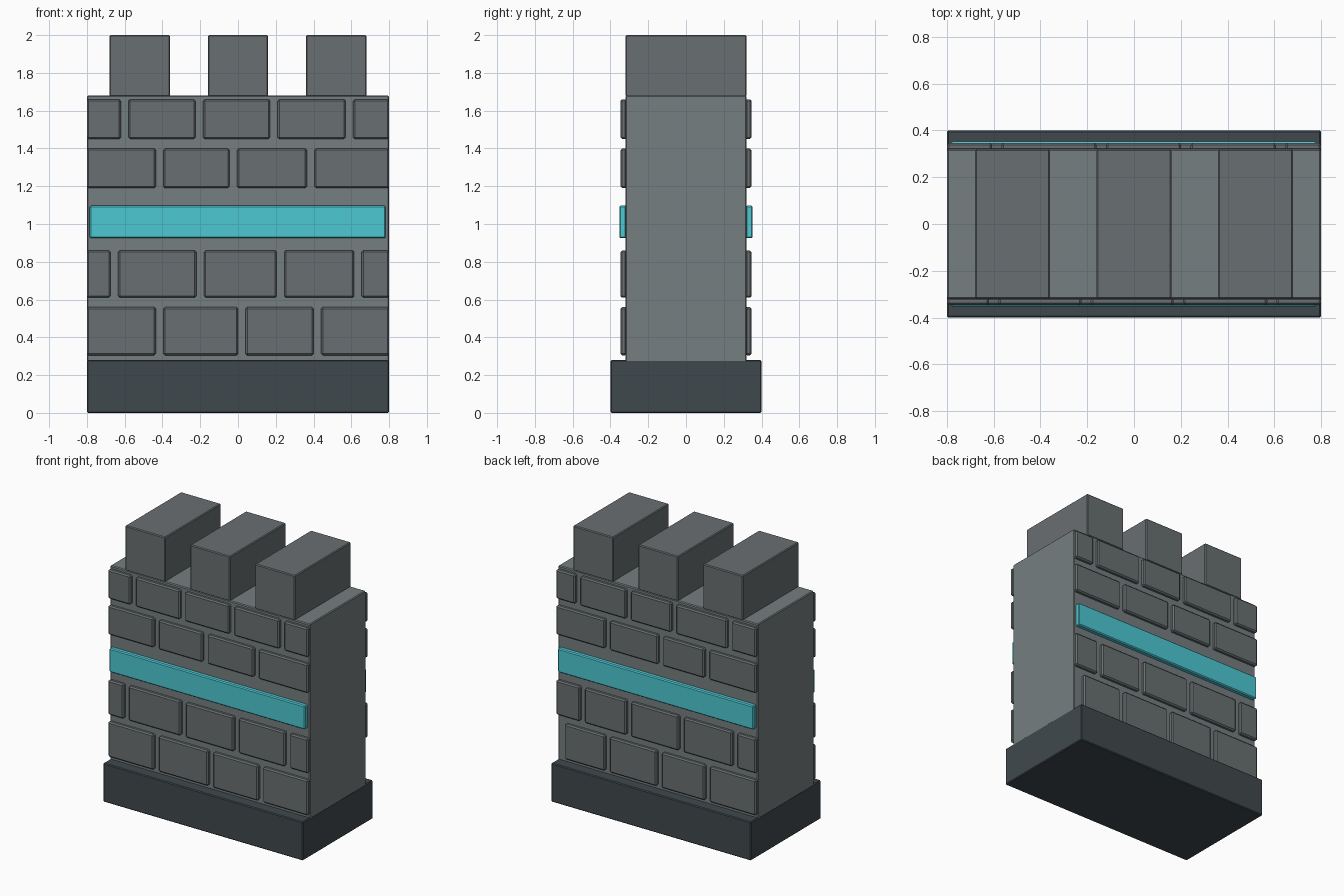
import bpy, bmesh

if "Cube" in bpy.data.objects:
    bpy.data.objects.remove(bpy.data.objects["Cube"])


def material(name, rgb):
    """Flat colour from 0-255 sRGB values."""
    lin = [((c / 255 + 0.055) / 1.055) ** 2.4 for c in rgb]
    m = bpy.data.materials.new(name)
    m.diffuse_color = (*lin, 1)
    m.use_nodes = True
    m.node_tree.nodes["Principled BSDF"].inputs["Base Color"].default_value = m.diffuse_color
    return m


WALL = material("wall grey", (118, 126, 128))
STONE = material("stone grey", (105, 111, 113))
BASE = material("dark base grey", (64, 73, 77))
TEAL = material("teal", (77, 201, 212))


def box(name, x, y, z, mat, bevel=0.006):
    """Bevelled box from (min, max) ranges."""
    bm = bmesh.new()
    bmesh.ops.create_cube(bm, size=1)
    for v in bm.verts:
        v.co = [r[0] if c < 0 else r[1] for c, r in zip(v.co, (x, y, z))]
    bmesh.ops.bevel(bm, geom=bm.edges[:], offset=bevel, segments=1,
                    profile=0.5, affect='EDGES')
    bmesh.ops.recalc_face_normals(bm, faces=bm.faces[:])
    me = bpy.data.meshes.new(name)
    bm.to_mesh(me)
    bm.free()
    me.materials.append(mat)
    ob = bpy.data.objects.new(name, me)
    bpy.context.collection.objects.link(ob)
    return ob


# Plinth and wall core (core ends sit a hair inside the plinth ends)
box("plinth", (-0.8, 0.8), (-0.4, 0.4), (0, 0.28), BASE)
box("wall_core", (-0.799, 0.799), (-0.32, 0.32), (0.002, 1.68), WALL)

# Battlements
for cx in (-0.52, 0, 0.52):
    box("merlon", (cx - 0.16, cx + 0.16), (-0.32, 0.32), (1.675, 2.0), STONE)

# Stone courses: heights, then start of row and joint centres on each side
rows = [(0.305, 0.56), (0.61, 0.86), (1.19, 1.40), (1.45, 1.66)]
front = [(-0.8, [-0.415, 0.02, 0.42], 0.8),
         (-0.8, [-0.655, -0.20, 0.225, 0.635], 0.8),
         (-0.8, [-0.415, -0.025, 0.385], 0.8),
         (-0.8, [-0.60, -0.205, 0.19, 0.59], 0.8)]
back = [(-0.8, [-0.41, -0.025, 0.39], 0.73),
        (-0.8, [-0.63, -0.20, 0.22, 0.59], 0.8),
        (-0.8, [-0.405, -0.035, 0.39], 0.8),
        (-0.8, [-0.587, -0.14, 0.222, 0.627], 0.8)]
for side, courses in ((-1, front), (1, back)):
    y = sorted((side * 0.313, side * 0.347))
    for z, (start, joints, end) in zip(rows, courses):
        lefts = [start] + [j + 0.02 for j in joints]
        rights = [j - 0.02 for j in joints] + [end]
        for x in zip(lefts, rights):
            box("brick", x, y, z, STONE, 0.009)
    # Teal band across each face
    box("band", (-0.785, 0.782), sorted((side * 0.315, side * 0.353)),
        (0.925, 1.097), TEAL, 0.007)
